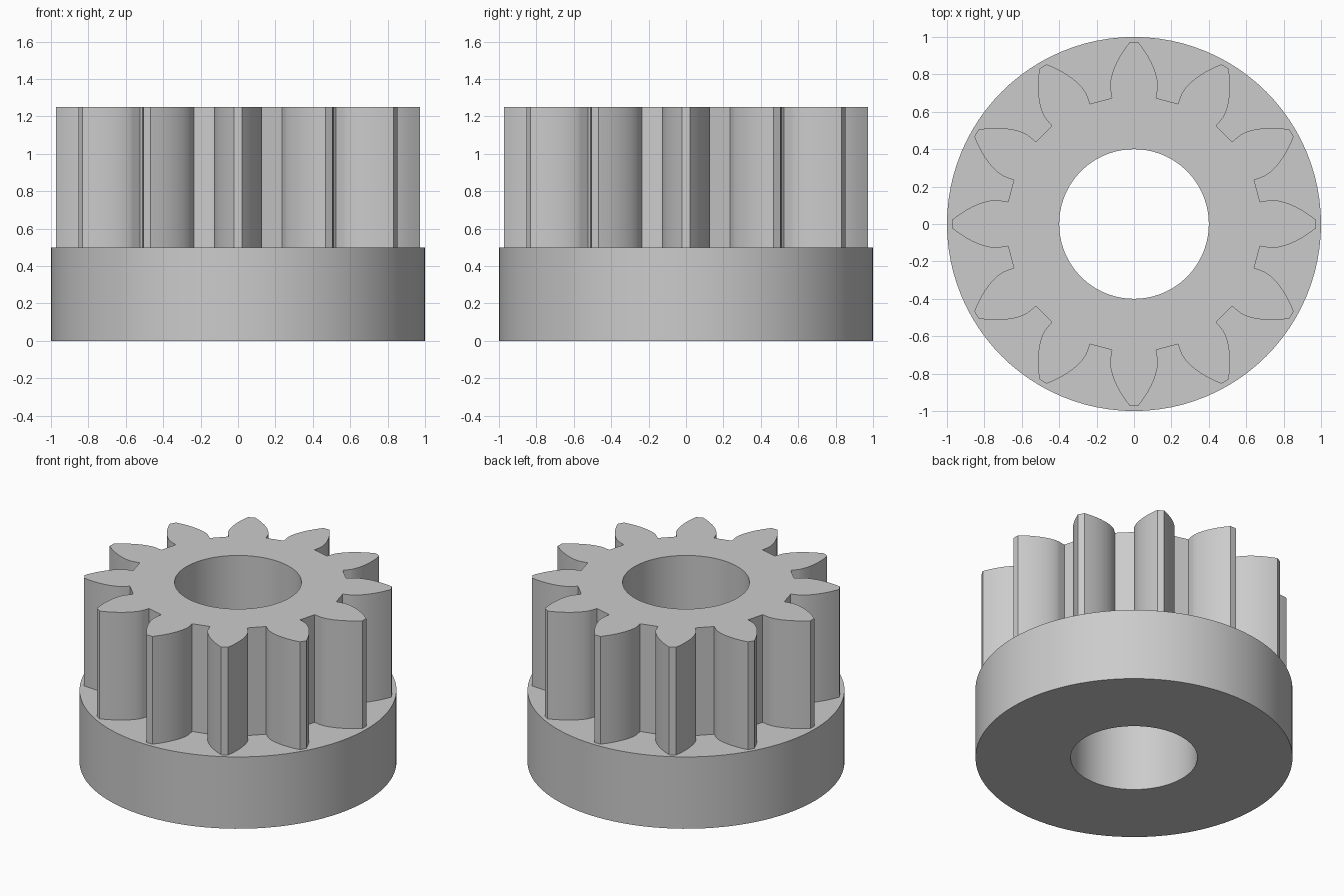
import bpy
import bmesh
from math import cos, sin, tan, acos, pi, radians

cube = bpy.data.objects.get("Cube")
if cube:
    bpy.data.objects.remove(cube, do_unlink=True)

TEETH = 12
ROOT_R, TIP_R, PITCH_R = 0.684, 0.973, 0.834
PRESSURE = radians(28)
BORE_R, FLANGE_R = 0.4, 1.0
FLANGE_TOP, GEAR_TOP = 0.5, 1.25
SIDES, STEPS = 96, 10

grey = bpy.data.materials.new("plain grey")
grey.use_nodes = True
colour = (0.6, 0.6, 0.6, 1)
grey.diffuse_color = colour
grey.node_tree.nodes["Principled BSDF"].inputs["Base Color"].default_value = colour


def involute(a):
    return tan(a) - a


def circle(radius):
    return [(radius * cos(2 * pi * i / SIDES), radius * sin(2 * pi * i / SIDES))
            for i in range(SIDES)]


def gear_outline():
    # One flank as (radius, half angle), mirrored and repeated for every tooth
    base_r = PITCH_R * cos(PRESSURE)
    base_half = pi / (2 * TEETH) + involute(PRESSURE)
    flank = [(ROOT_R, base_half)]
    for i in range(STEPS + 1):
        r = base_r + (TIP_R - base_r) * (i / STEPS) ** 1.5
        flank.append((r, base_half - involute(acos(min(1, base_r / r)))))
    tooth = [(r, -a) for r, a in flank] + flank[::-1]
    return [(r * cos(a + 2 * pi * k / TEETH), r * sin(a + 2 * pi * k / TEETH))
            for k in range(TEETH) for r, a in tooth]


bm = bmesh.new()


def ring(points, z):
    verts = [bm.verts.new((x, y, z)) for x, y in points]
    edges = [bm.edges.new((v, verts[i - 1])) for i, v in enumerate(verts)]
    return verts, edges


def wall(low, high):
    a, b = low[0], high[0]
    for i in range(len(a)):
        bm.faces.new((a[i - 1], a[i], b[i], b[i - 1]))


def cap(outer, inner):
    bmesh.ops.triangle_fill(bm, use_beauty=True, use_dissolve=False,
                            edges=outer[1] + inner[1], normal=(0, 0, 1))


# Rings of the flange, the toothed section and the through bore
teeth = gear_outline()
flange_low = ring(circle(FLANGE_R), 0)
flange_high = ring(circle(FLANGE_R), FLANGE_TOP)
gear_low = ring(teeth, FLANGE_TOP)
gear_high = ring(teeth, GEAR_TOP)
bore_low = ring(circle(BORE_R), 0)
bore_high = ring(circle(BORE_R), GEAR_TOP)

# Upright walls
wall(flange_low, flange_high)
wall(gear_low, gear_high)
wall(bore_high, bore_low)

# Underside, flange ledge and gear top
cap(flange_low, bore_low)
cap(flange_high, gear_low)
cap(gear_high, bore_high)
bmesh.ops.recalc_face_normals(bm, faces=bm.faces[:])

mesh = bpy.data.meshes.new("flanged_gear")
bm.to_mesh(mesh)
bm.free()
mesh.materials.append(grey)
gear = bpy.data.objects.new("flanged_gear", mesh)
bpy.context.collection.objects.link(gear)

# Smooth curved walls, crisp corners
bpy.ops.object.select_all(action="DESELECT")
gear.select_set(True)
bpy.context.view_layer.objects.active = gear
bpy.ops.object.shade_smooth_by_angle(angle=radians(30))
